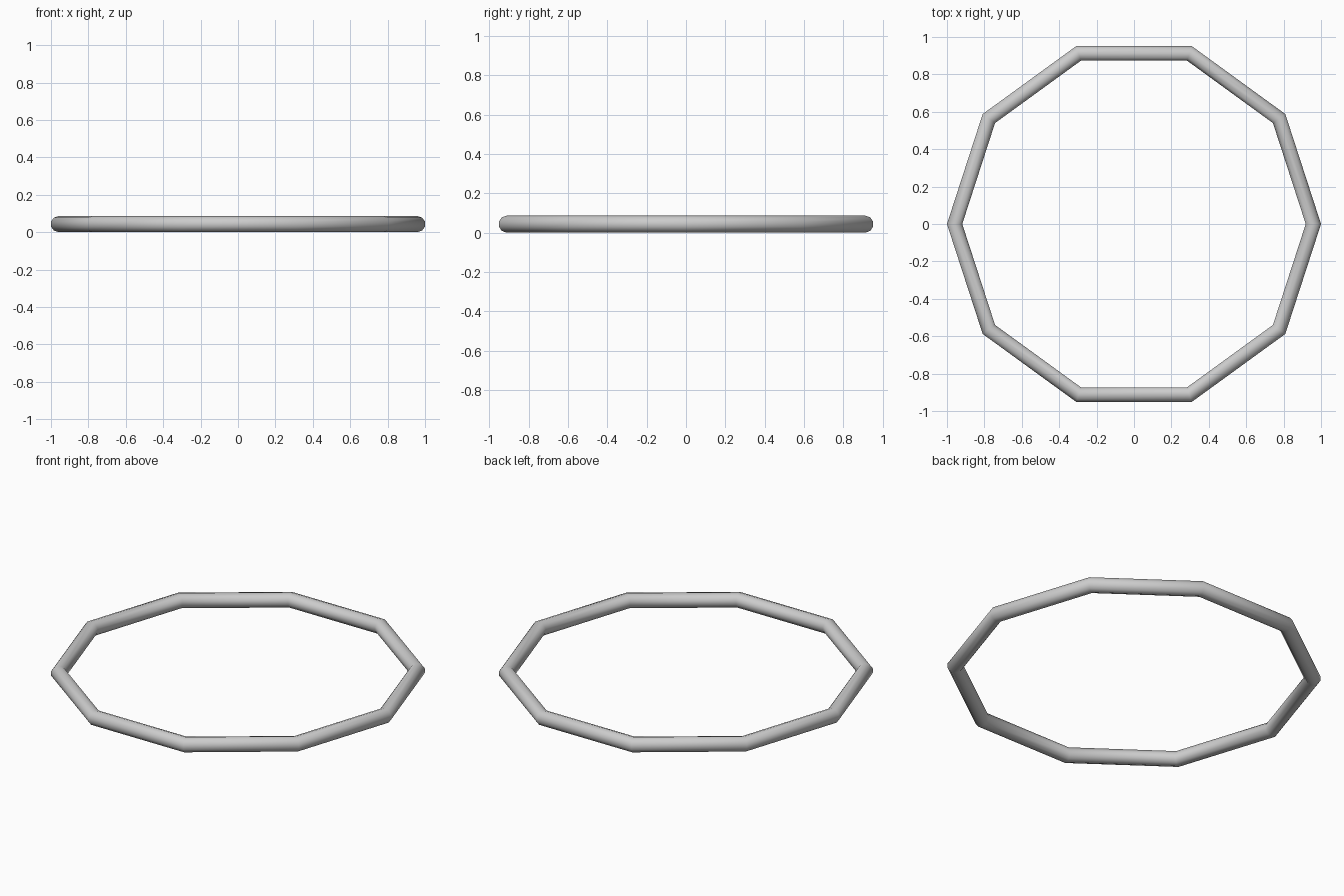
import bpy, bmesh, math

if "Cube" in bpy.data.objects:
    bpy.data.objects.remove(bpy.data.objects["Cube"])

SIDES, RING = 10, 10
TUBE_R = 0.043
PATH_R = 1.0 - TUBE_R * math.cos(math.pi / RING)

# Ten-sided ring with a round tube section
bm = bmesh.new()
loops = []
for i in range(SIDES):
    a = 2 * math.pi * i / SIDES
    loop = []
    for j in range(RING):
        t = math.pi / 2 + 2 * math.pi * j / RING
        r = PATH_R + TUBE_R * math.cos(t)
        loop.append(bm.verts.new((r * math.cos(a), r * math.sin(a),
                                  TUBE_R + TUBE_R * math.sin(t))))
    loops.append(loop)
for i in range(SIDES):
    p, q = loops[i], loops[(i + 1) % SIDES]
    for j in range(RING):
        k = (j + 1) % RING
        f = bm.faces.new((p[j], q[j], q[k], p[k]))
        f.smooth = True
bmesh.ops.recalc_face_normals(bm, faces=bm.faces)

mesh = bpy.data.meshes.new("ring")
bm.to_mesh(mesh)
bm.free()
bpy.context.collection.objects.link(bpy.data.objects.new("ring", mesh))
